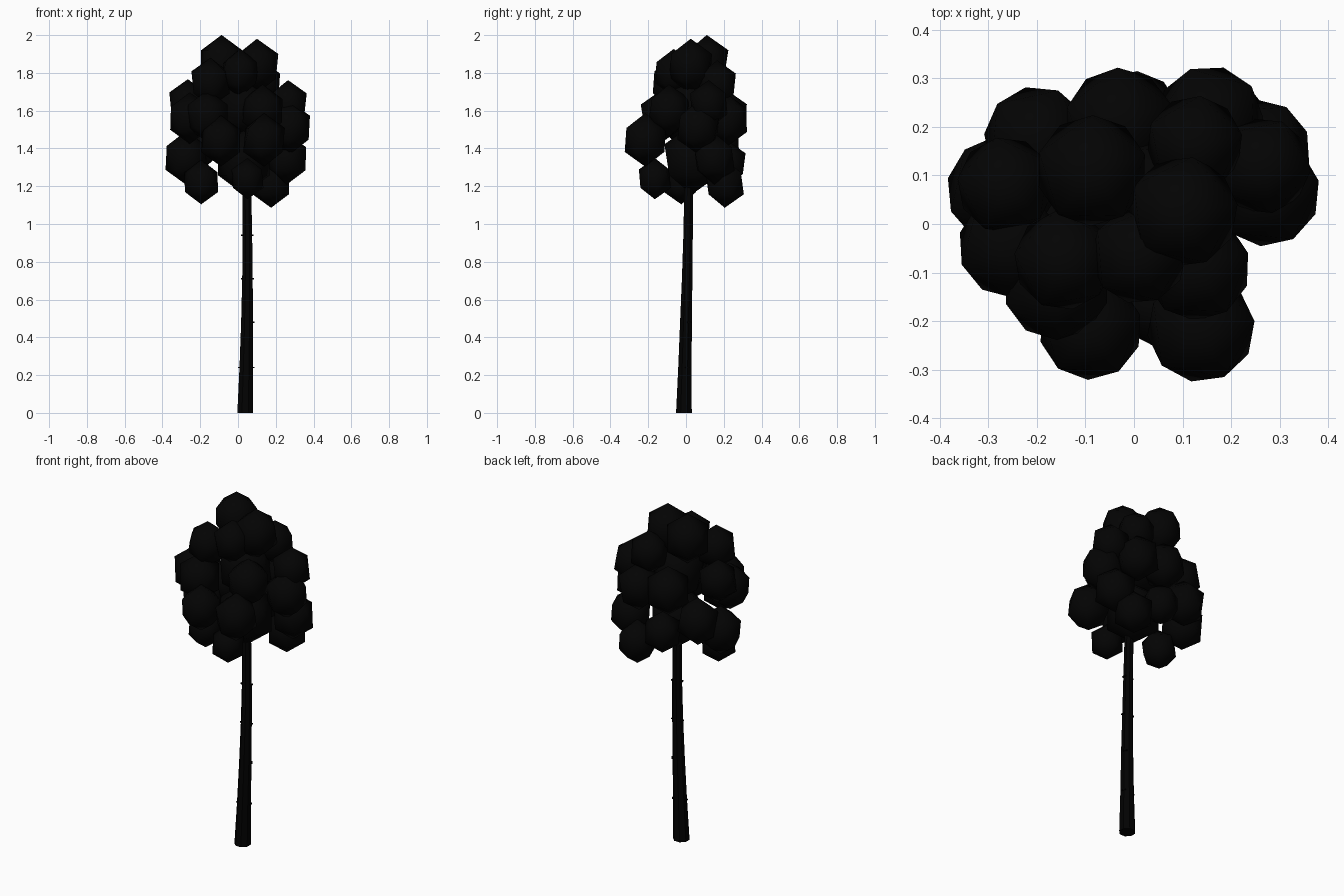
import bpy, bmesh, math, random
from mathutils import Matrix

if "Cube" in bpy.data.objects:
    bpy.data.objects.remove(bpy.data.objects["Cube"])

random.seed(4)


def material(name, rgb):
    m = bpy.data.materials.new(name)
    m.diffuse_color = (*rgb, 1)
    m.use_nodes = True
    m.node_tree.nodes["Principled BSDF"].inputs["Base Color"].default_value = m.diffuse_color
    return m


LEAF = material("dark_leaf", (0.001, 0.001, 0.001))
BARK = material("dark_bark", (0.0005, 0.0005, 0.0005))


def finish(bm, name, mat, smooth=False):
    bmesh.ops.recalc_face_normals(bm, faces=bm.faces)
    for f in bm.faces:
        f.smooth = smooth
    me = bpy.data.meshes.new(name)
    bm.to_mesh(me)
    bm.free()
    me.materials.append(mat)
    ob = bpy.data.objects.new(name, me)
    bpy.context.collection.objects.link(ob)
    return ob


def tube(name, path, sides):
    """Tapered tube through (x, y, z, radius) points with level rings."""
    bm = bmesh.new()
    rings = []
    for x, y, z, r in path:
        rings.append([bm.verts.new((x + r * math.cos(2 * math.pi * (i + 0.5) / sides),
                                    y + r * math.sin(2 * math.pi * (i + 0.5) / sides), z))
                      for i in range(sides)])
    for a, b in zip(rings, rings[1:]):
        for i in range(sides):
            j = (i + 1) % sides
            bm.faces.new((a[i], a[j], b[j], b[i]))
    bm.faces.new(rings[0][::-1])
    bm.faces.new(rings[-1])
    return finish(bm, name, BARK)


# Trunk: slightly bent and tapered
TRUNK = [(0.038, -0.011, 0.0, 0.045), (0.043, -0.006, 0.24, 0.038), (0.048, 0.0, 0.48, 0.034),
         (0.05, 0.006, 0.71, 0.030), (0.05, 0.011, 0.94, 0.027), (0.047, 0.014, 1.18, 0.025),
         (0.04, 0.02, 1.35, 0.02)]
tube("trunk", TRUNK, 8)

# Bark marks: thin slivers standing just proud of the trunk
marks = [(1, 180), (1, 20), (2, 30), (3, 0), (3, 175), (4, 0), (4, 190)]
for n, (k, deg) in enumerate(marks):
    x, y, z, r = TRUNK[k]
    a = math.radians(deg)
    bm = bmesh.new()
    bmesh.ops.create_cube(bm, size=1, matrix=Matrix.Translation(
        (x + r * math.cos(a) * 0.95, y + r * math.sin(a) * 0.95, z))
        @ Matrix.Rotation(a, 4, "Z") @ Matrix.Diagonal((0.012, 0.024, 0.007, 1)))
    finish(bm, f"bark_mark_{n + 1}", BARK)

# Foliage: x, y, z, horizontal reach of each faceted clump
clumps = [
    # crown top
    (-0.087, 0.11, 1.855, 0.115), (0.10, 0.025, 1.835, 0.115),
    (-0.145, -0.075, 1.75, 0.103), (0.125, 0.165, 1.74, 0.10), (0.01, -0.065, 1.80, 0.10),
    # upper ring
    (-0.265, 0.08, 1.64, 0.10), (0.265, 0.12, 1.635, 0.10),
    (-0.255, -0.045, 1.56, 0.108), (-0.16, -0.13, 1.57, 0.11),
    (0.13, -0.09, 1.60, 0.11), (0.155, 0.215, 1.55, 0.112), (-0.03, 0.21, 1.57, 0.113),
    # middle ring
    (0.272, 0.065, 1.51, 0.112), (0.138, -0.215, 1.445, 0.112), (-0.09, -0.215, 1.44, 0.107),
    (-0.20, 0.175, 1.42, 0.11), (-0.275, 0.07, 1.35, 0.112),
    # lower ring
    (0.257, 0.15, 1.345, 0.108), (0.175, 0.205, 1.215, 0.102), (0.0, 0.22, 1.32, 0.096),
    (-0.195, -0.025, 1.222, 0.093), (0.05, -0.165, 1.24, 0.086),
    # larger core clumps around the top of the trunk
    (0.03, 0.03, 1.34, 0.145), (0.02, 0.04, 1.62, 0.14),
]
for n, (x, y, z, reach) in enumerate(clumps):
    r = reach / 0.9
    bm = bmesh.new()
    bmesh.ops.create_icosphere(bm, subdivisions=1, radius=1, matrix=Matrix.Translation((x, y, z))
                               @ Matrix.Rotation(random.uniform(0, 1.25), 4, "Z")
                               @ Matrix.Diagonal((r, r, r * 1.14, 1)))
    finish(bm, f"leaf_clump_{n + 1}", LEAF, smooth=True)
